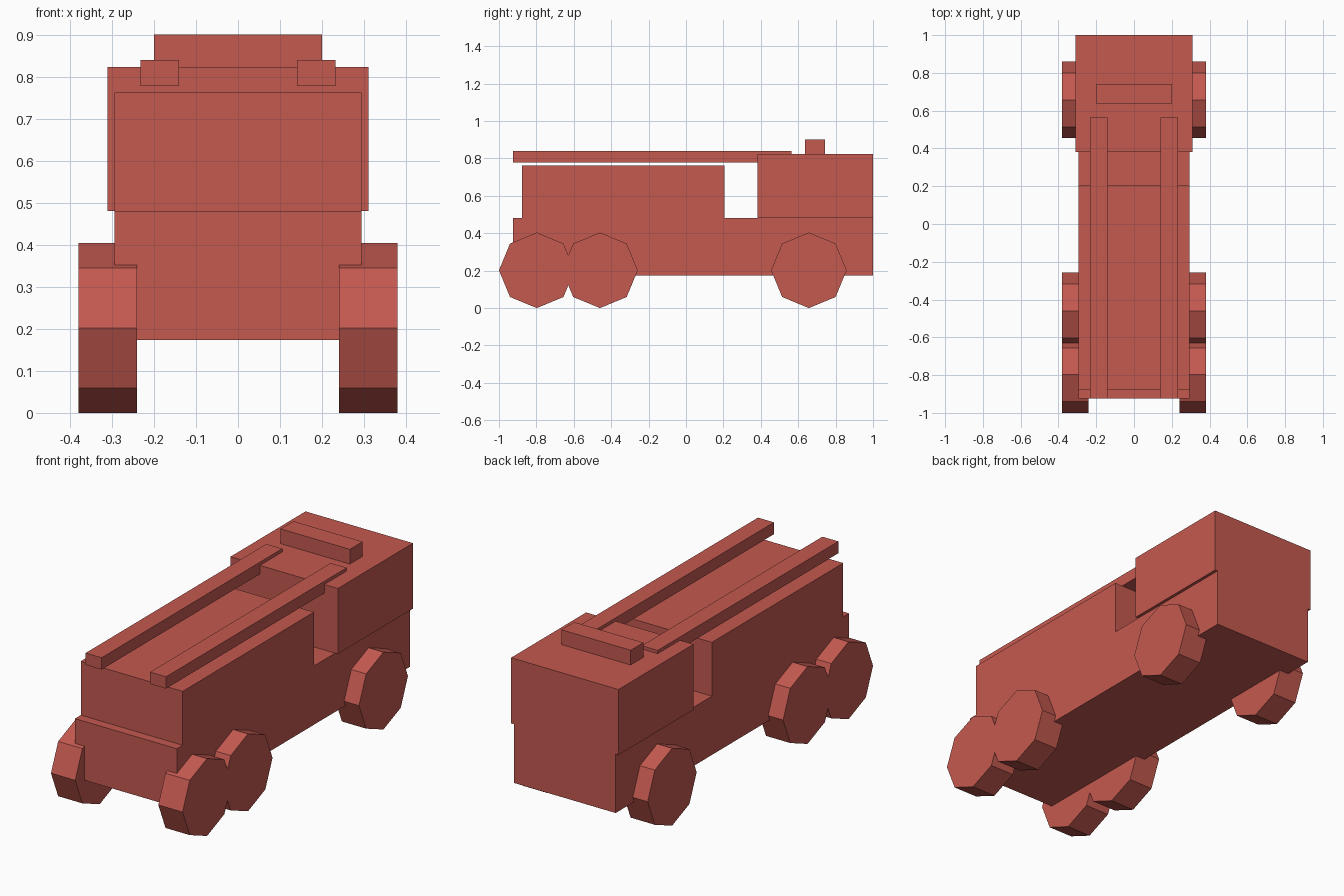
import bpy
from math import pi

if "Cube" in bpy.data.objects:
    bpy.data.objects.remove(bpy.data.objects["Cube"])

red = bpy.data.materials.new("red_paint")
red.diffuse_color = (0.55, 0.10, 0.08, 1)
red.use_nodes = True
red.node_tree.nodes["Principled BSDF"].inputs["Base Color"].default_value = red.diffuse_color


def finish(obj, name):
    obj.name = obj.data.name = name
    obj.data.materials.append(red)


def box(name, x, y, z):
    """Box from (min, max) ranges on each axis."""
    spans = (x, y, z)
    bpy.ops.mesh.primitive_cube_add(size=1, location=[(a + b) / 2 for a, b in spans])
    obj = bpy.context.object
    obj.scale = [b - a for a, b in spans]
    bpy.ops.object.transform_apply(location=False, rotation=False, scale=True)
    finish(obj, name)


def wheel(name, x, y):
    """Eight-sided wheel with its axle along x."""
    bpy.ops.mesh.primitive_cylinder_add(
        vertices=8, radius=0.202, depth=0.14,
        location=(x, y, 0.202), rotation=(0, pi / 2, 0))
    finish(bpy.context.object, name)


# Chassis, rear body and the slightly wider cab
box("chassis", (-0.294, 0.294), (-0.925, 1.0), (0.174, 0.481))
box("rear_body", (-0.294, 0.294), (-0.877, 0.207), (0.481, 0.762))
box("cab", (-0.31, 0.31), (0.381, 1.0), (0.481, 0.823))

# Light bar on the cab roof
box("light_bar", (-0.2, 0.2), (0.637, 0.742), (0.823, 0.9))

# Ladder rails and wheels, mirrored left and right
for side, s in (("left", -1), ("right", 1)):
    box(f"ladder_rail_{side}", sorted((s * 0.14, s * 0.232)), (-0.925, 0.565), (0.778, 0.84))
    for place, y in (("rear", -0.798), ("middle", -0.46), ("cab", 0.657)):
        wheel(f"{place}_wheel_{side}", s * 0.31, y)
